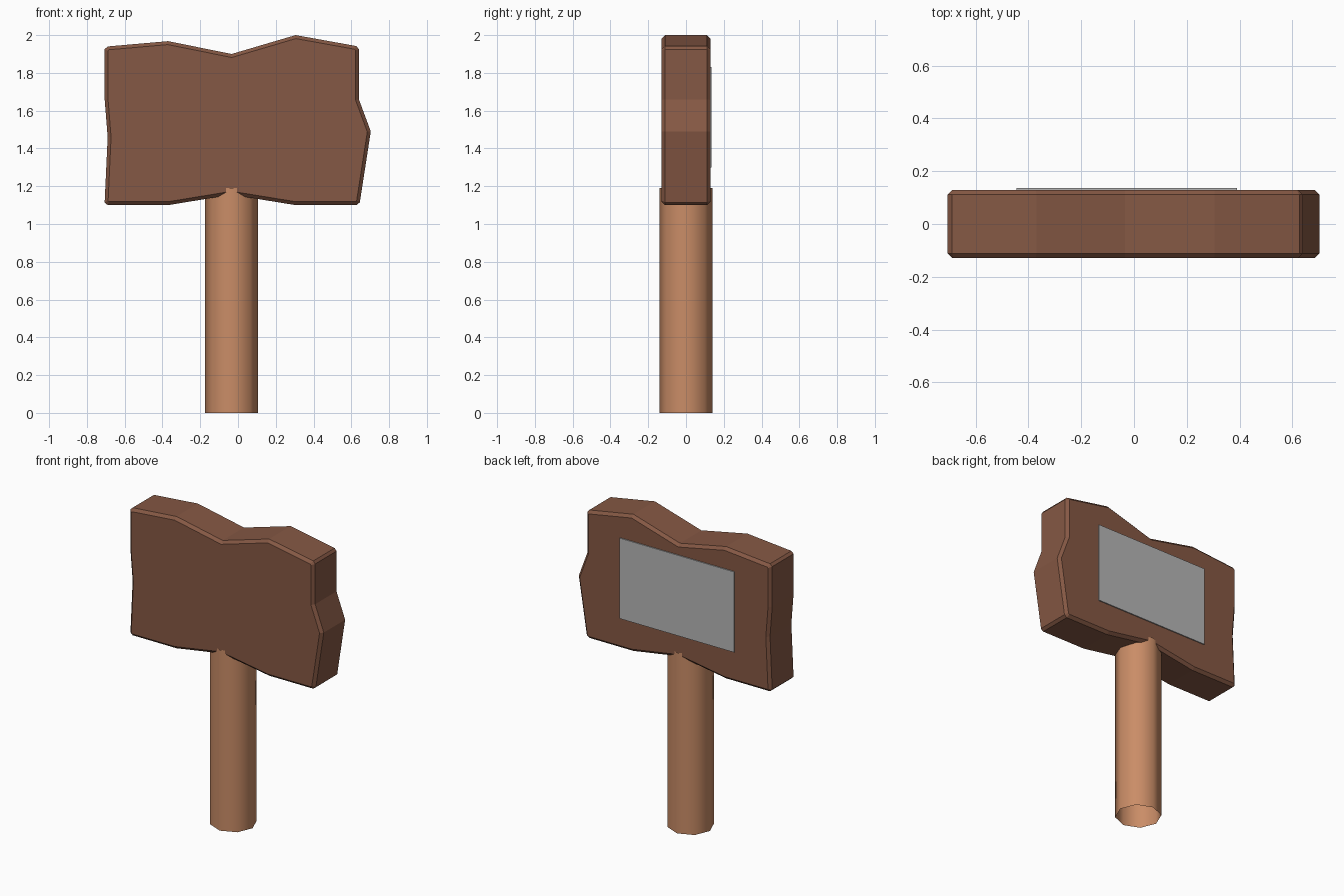
import bpy, bmesh, math

if "Cube" in bpy.data.objects:
    bpy.data.objects.remove(bpy.data.objects["Cube"])


def material(name, rgb):
    m = bpy.data.materials.new(name)
    m.diffuse_color = (*rgb, 1)
    m.use_nodes = True
    m.node_tree.nodes["Principled BSDF"].inputs["Base Color"].default_value = m.diffuse_color
    return m


def make_object(name, bm, mat):
    bmesh.ops.recalc_face_normals(bm, faces=bm.faces)
    mesh = bpy.data.meshes.new(name)
    bm.to_mesh(mesh)
    bm.free()
    mesh.materials.append(mat)
    ob = bpy.data.objects.new(name, mesh)
    bpy.context.collection.objects.link(ob)
    return ob


def slab(outline, y0, y1, chamfer=0.0):
    """Front-view outline extruded from y0 to y1, rim edges chamfered."""
    bm = bmesh.new()
    face = bm.faces.new([bm.verts.new((x, y0, z)) for x, z in outline])
    ext = bmesh.ops.extrude_face_region(bm, geom=[face], use_keep_orig=True)
    for v in ext["geom"]:
        if isinstance(v, bmesh.types.BMVert):
            v.co.y = y1
    bmesh.ops.recalc_face_normals(bm, faces=bm.faces)
    if chamfer:
        rim = [e for e in bm.edges
               if abs(e.verts[0].co.y - e.verts[1].co.y) < 1e-5]
        bmesh.ops.bevel(bm, geom=rim, offset=chamfer, offset_type='OFFSET',
                        segments=1, profile=0.5, affect='EDGES')
    return bm


dark_wood = material("dark_wood", (0.235, 0.098, 0.058))
light_wood = material("light_wood", (0.59, 0.265, 0.135))
grey = material("grey_panel", (0.47, 0.47, 0.47))

# Uneven sign board
outline = [(-0.706, 1.925), (-0.69, 1.94), (-0.37, 1.968), (-0.034, 1.90),
           (0.305, 2.0), (0.627, 1.942), (0.64, 1.925), (0.64, 1.66),
           (0.703, 1.49), (0.645, 1.115), (0.627, 1.10), (0.305, 1.10),
           (-0.034, 1.155), (-0.37, 1.10), (-0.69, 1.10), (-0.706, 1.115),
           (-0.69, 1.46), (-0.706, 1.66)]
make_object("sign_board", slab(outline, -0.129, 0.129, 0.018), dark_wood)

# Blank panel on the back
panel = [(-0.445, 1.30), (0.39, 1.30), (0.39, 1.83), (-0.445, 1.83)]
make_object("back_panel", slab(panel, 0.128, 0.136), grey)

# Open eight-sided post, its front and back corners poking past the board
bm = bmesh.new()
rings = []
for z in (0.0, 1.19):
    rings.append([bm.verts.new((-0.034 + 0.141 * math.cos(i * math.pi / 4),
                                0.141 * math.sin(i * math.pi / 4), z))
                  for i in range(8)])
for i in range(8):
    j = (i + 1) % 8
    bm.faces.new((rings[0][i], rings[0][j], rings[1][j], rings[1][i])).smooth = True
make_object("post", bm, light_wood)
